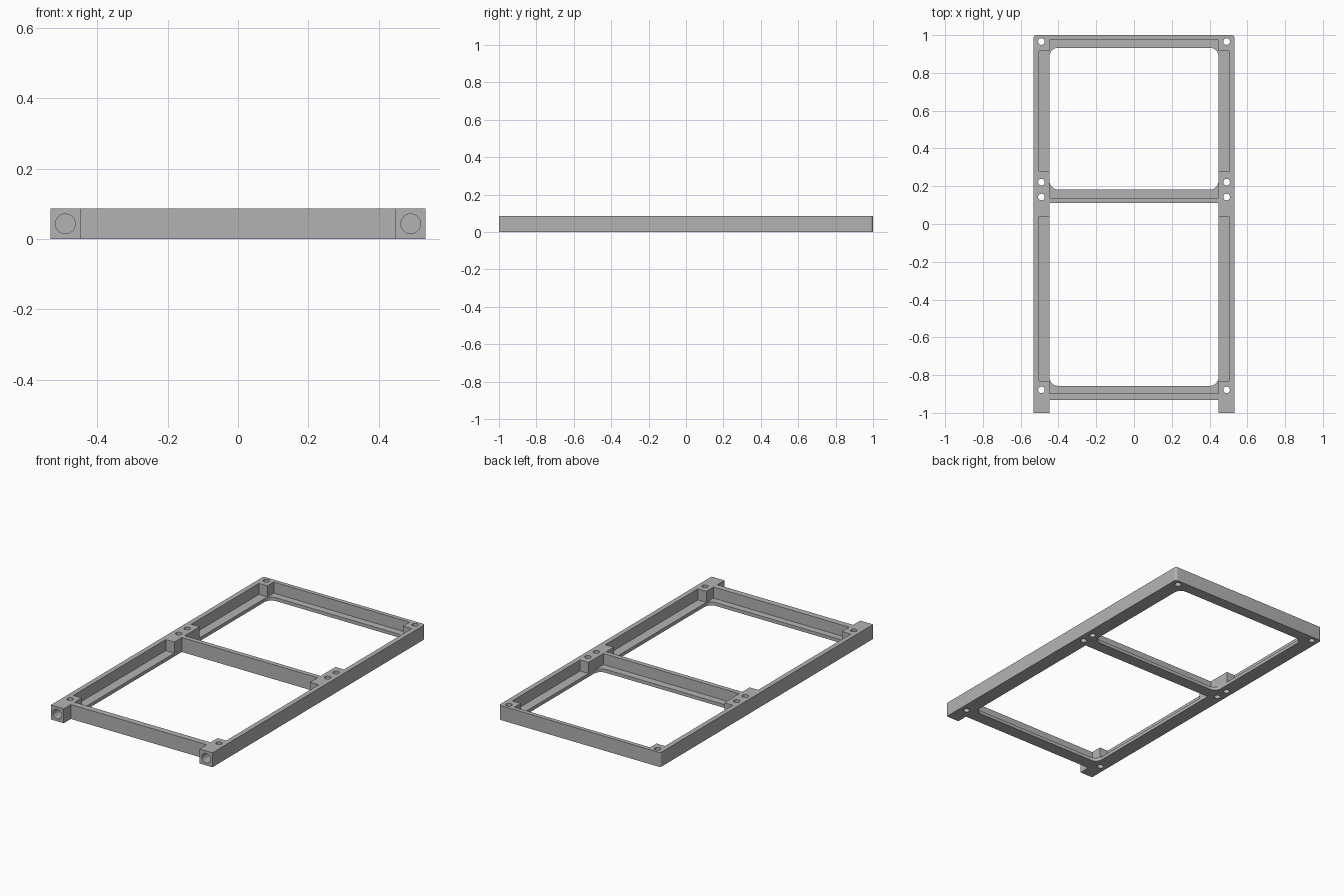
import bpy
import bmesh
from math import cos, sin, pi, radians
from mathutils import Matrix

if "Cube" in bpy.data.objects:
    bpy.data.objects.remove(bpy.data.objects["Cube"], do_unlink=True)

HEIGHT, LEDGE = 0.086, 0.02
HALF_W = 0.532      # outer side faces
WALL = 0.503        # inner face of the thin side walls
INNER = 0.447       # inner edge of ledges, blocks and legs
HOLE_X = 0.49

grey = bpy.data.materials.new("Light Grey")
grey.use_nodes = True
colour = (0.45, 0.45, 0.45, 1)
grey.diffuse_color = colour
grey.node_tree.nodes["Principled BSDF"].inputs["Base Color"].default_value = colour


def mesh_object(name, bm):
    bmesh.ops.recalc_face_normals(bm, faces=bm.faces)
    mesh = bpy.data.meshes.new(name)
    bm.to_mesh(mesh)
    bm.free()
    mesh.materials.append(grey)
    obj = bpy.data.objects.new(name, mesh)
    bpy.context.collection.objects.link(obj)
    return obj


def prism(name, points, z0, z1):
    bm = bmesh.new()
    face = bm.faces.new([bm.verts.new((x, y, z0)) for x, y in points])
    top = bmesh.ops.extrude_face_region(bm, geom=[face])["geom"]
    verts = [v for v in top if isinstance(v, bmesh.types.BMVert)]
    bmesh.ops.translate(bm, verts=verts, vec=(0, 0, z1 - z0))
    return mesh_object(name, bm)


def rounded_rect(half, y0, y1, r_front, r_back, steps=8):
    """Rectangle with its own corner radius at the front and at the back."""
    corners = [(half, y1, r_back, 1, 1), (-half, y1, r_back, -1, 1),
               (-half, y0, r_front, -1, -1), (half, y0, r_front, 1, -1)]
    points = []
    for i, (x, y, r, sx, sy) in enumerate(corners):
        if r == 0:
            points.append((x, y))
            continue
        for k in range(steps + 1):
            a = pi / 2 * (i + k / steps)
            points.append((x - sx * r + r * cos(a), y - sy * r + r * sin(a)))
    return points


def pocket_outline(y0, step0, step1, y1):
    """Cross-shaped pocket that leaves a square block in each corner."""
    right = [(INNER, y0), (INNER, step0), (WALL, step0),
             (WALL, step1), (INNER, step1), (INNER, y1)]
    return right + [(-x, y) for x, y in reversed(right)]


def cylinder(name, radius, depth, matrix):
    bm = bmesh.new()
    bmesh.ops.create_cone(bm, cap_ends=True, segments=32, radius1=radius,
                          radius2=radius, depth=depth, matrix=matrix)
    return mesh_object(name, bm)


def cut(target, cutter):
    cutter.hide_render = True
    mod = target.modifiers.new("Cut", 'BOOLEAN')
    mod.operation, mod.solver, mod.object = 'DIFFERENCE', 'EXACT', cutter
    bpy.context.view_layer.objects.active = target
    bpy.ops.object.modifier_apply(modifier=mod.name)
    bpy.data.objects.remove(cutter, do_unlink=True)


# Solid slab with slightly rounded back corners
frame = prism("double_frame", rounded_rect(HALF_W, -1, 1, 0, 0.015), 0, HEIGHT)

# Gap between the two front legs
cut(frame, prism("leg_gap", rounded_rect(INNER, -1.1, -0.933, 0, 0), -0.1, 0.2))

# Recesses above the ledges
cut(frame, prism("back_pocket", pocket_outline(0.138, 0.278, 0.915, 0.975), LEDGE, 0.2))
cut(frame, prism("front_pocket", pocket_outline(-0.897, -0.83, 0.04, 0.11), LEDGE, 0.2))

# Window openings through the ledges
cut(frame, prism("back_opening", rounded_rect(INNER, 0.182, 0.933, 0.045, 0.045), -0.1, 0.05))
cut(frame, prism("front_opening", rounded_rect(INNER, -0.857, 0.11, 0.045, 0), -0.1, 0.05))

# Vertical screw holes and blind holes in the leg ends
for side in (-1, 1):
    for y in (0.966, 0.222, 0.143, -0.878):
        cut(frame, cylinder("screw_hole", 0.0175, 0.4,
                            Matrix.Translation((side * HOLE_X, y, 0.04))))
    cut(frame, cylinder("leg_hole", 0.028, 0.16,
                        Matrix.Translation((side * HOLE_X, -1, HEIGHT / 2))
                        @ Matrix.Rotation(pi / 2, 4, 'X')))

# Smooth the holes and fillets, keep the edges sharp
bpy.ops.object.select_all(action='DESELECT')
frame.select_set(True)
bpy.context.view_layer.objects.active = frame
bpy.ops.object.shade_smooth_by_angle(angle=radians(30))
